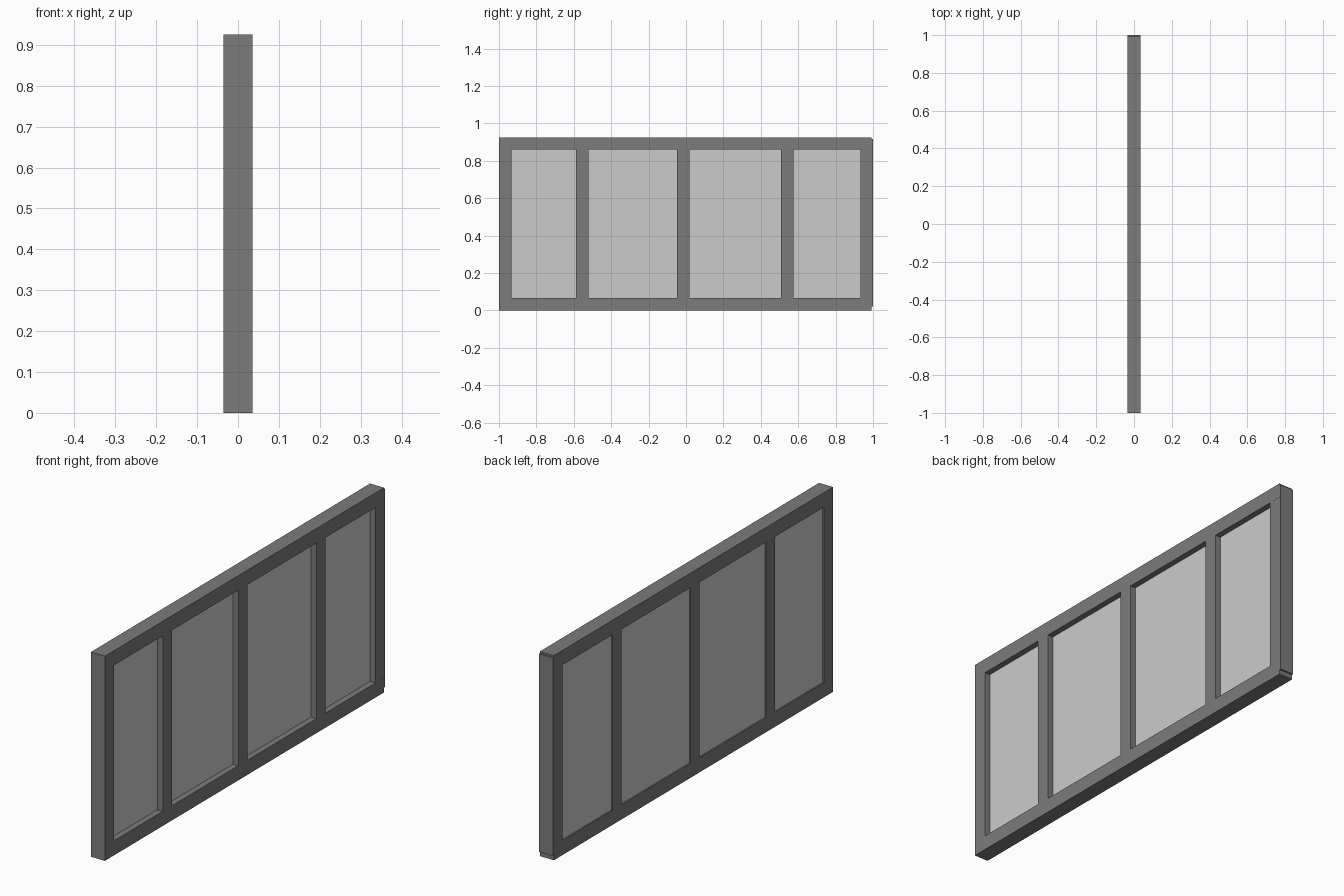
import bpy

if "Cube" in bpy.data.objects:
    bpy.data.objects.remove(bpy.data.objects["Cube"])

frame_mat = bpy.data.materials.new("dark_frame")
frame_mat.diffuse_color = (0.2, 0.2, 0.2, 1)
frame_mat.use_nodes = True
frame_mat.node_tree.nodes["Principled BSDF"].inputs["Base Color"].default_value = frame_mat.diffuse_color

HALF = 0.035      # half the frame depth
BAR = 0.066       # bar width
TOP = 0.925       # overall height


def box(name, x, y, z, mat=None):
    """Box from (min, max) ranges on each axis."""
    ranges = (x, y, z)
    bpy.ops.mesh.primitive_cube_add(size=1)
    ob = bpy.context.object
    ob.name = name
    ob.location = [(a + b) / 2 for a, b in ranges]
    ob.scale = [b - a for a, b in ranges]
    bpy.ops.object.transform_apply(location=True, rotation=False, scale=True)
    if mat:
        ob.data.materials.append(mat)
    return ob


depth = (-HALF, HALF)

# Bottom and top rails, stopping just short of the right post's outer face
for name, z0 in (("bottom_rail", 0), ("top_rail", TOP - BAR)):
    box(name, depth, (-1, 0.993), (z0, z0 + BAR), frame_mat)

# Left post and three mullions fit between the rails
bars = [("left_post", -1), ("mullion_1", -0.587), ("mullion_2", -0.048), ("mullion_3", 0.509)]
for name, y0 in bars:
    box(name, depth, (y0, y0 + BAR), (BAR, TOP - BAR), frame_mat)

# Right post laps over the rail ends
box("right_post", (-HALF + 0.0002, HALF - 0.0002), (1 - BAR - 0.002, 1), (0.022, 0.917), frame_mat)

# Glass panes, set close to the -x face
starts = [y for _, y in bars] + [0.932]
for i in range(4):
    box(f"glass_pane_{i + 1}", (-0.029, 0.008),
        (starts[i] + BAR, starts[i + 1]), (BAR, TOP - BAR))
